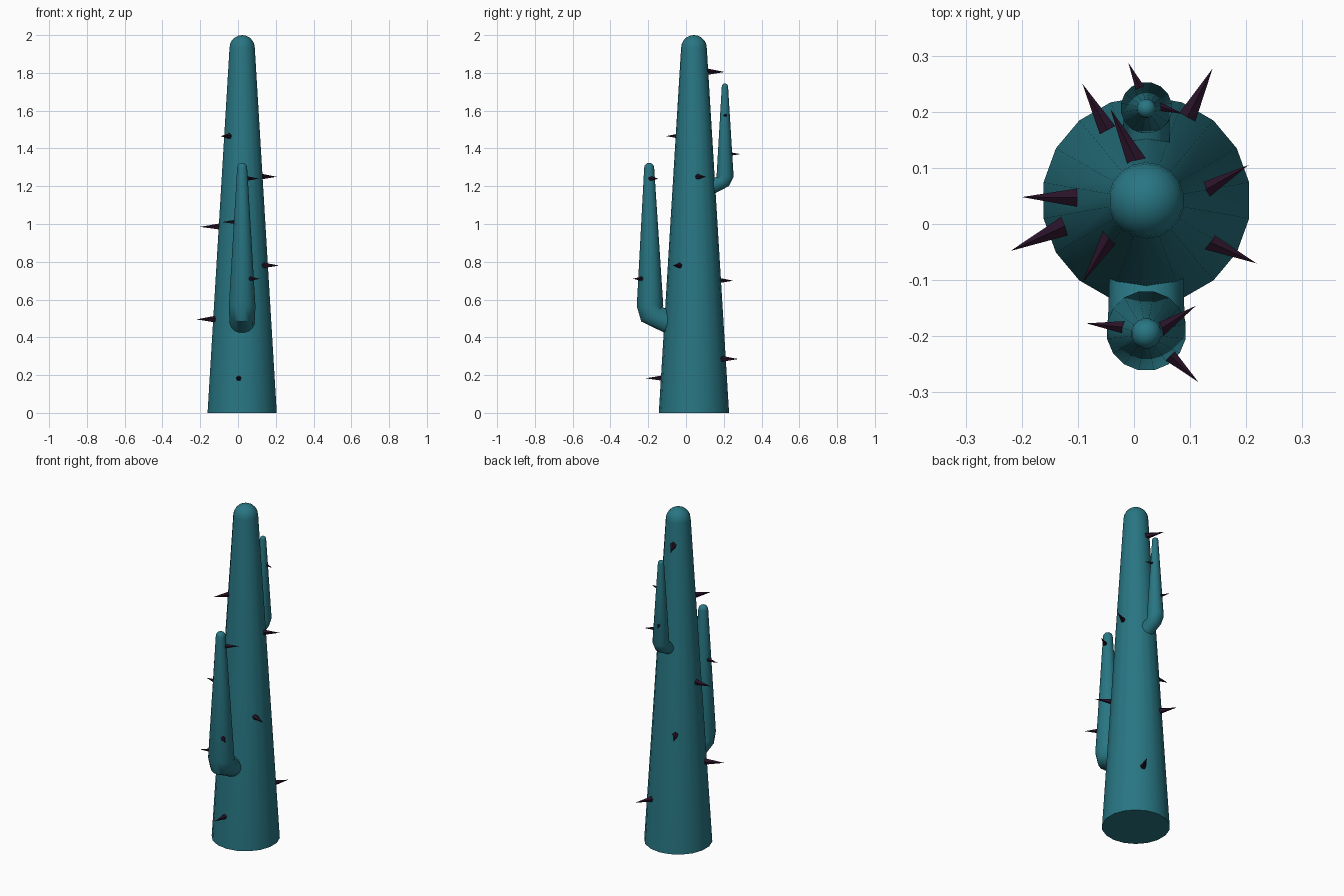
import bpy, bmesh, math
from mathutils import Vector

if "Cube" in bpy.data.objects:
    bpy.data.objects.remove(bpy.data.objects["Cube"])

def material(name, rgb):
    m = bpy.data.materials.new(name)
    m.diffuse_color = (*rgb, 1)
    m.use_nodes = True
    m.node_tree.nodes["Principled BSDF"].inputs["Base Color"].default_value = m.diffuse_color
    return m

teal = material("teal skin", (0.021, 0.18, 0.225))
dark = material("dark purple spine", (0.022, 0.006, 0.021))
CX, CY = 0.022, 0.042

def finish(bm, name, mat, smooth):
    bmesh.ops.recalc_face_normals(bm, faces=bm.faces)
    me = bpy.data.meshes.new(name)
    bm.to_mesh(me)
    bm.free()
    me.materials.append(mat)
    ob = bpy.data.objects.new(name, me)
    bpy.context.collection.objects.link(ob)
    if smooth:
        bpy.ops.object.select_all(action='DESELECT')
        ob.select_set(True)
        bpy.context.view_layer.objects.active = ob
        bpy.ops.object.shade_smooth_by_angle(angle=math.radians(40))
    return ob

def stalk(name, pairs, sides, steps=5):
    """Loft round rings, each given by its two outline points in the y-z plane, with a domed tip."""
    pairs = [(Vector((CX, a, b)), Vector((CX, c, d))) for a, b, c, d in pairs]
    width = max((p - q).length for p, q in pairs[-2:]) / 2
    rings = [((p + q) / 2, (p - q) / 2, min(width, (p - q).length / 2)) for p, q in pairs]
    c, v, r = rings[-1]
    for i in range(1, steps):
        t = math.pi / 2 * i / steps
        rings.append((c + Vector((0, 0, r * math.sin(t))), v * math.cos(t), r * math.cos(t)))
    bm = bmesh.new()
    loops = []
    for cen, v, hw in rings:
        loops.append([bm.verts.new(cen + v * math.sin(a) + Vector((hw * math.cos(a), 0, 0)))
                      for a in (2 * math.pi * (k + 0.5) / sides for k in range(sides))])
    for a, b in zip(loops, loops[1:]):
        for k in range(sides):
            n = (k + 1) % sides
            bm.faces.new((a[k], a[n], b[n], b[k]))
    bm.faces.new(loops[0])
    tip = bm.verts.new(c + Vector((0, 0, r)))
    for k in range(sides):
        bm.faces.new((loops[-1][k], loops[-1][(k + 1) % sides], tip))
    return finish(bm, name, teal, True)

# Trunk and the two bent arms
stalk("trunk", [(CY - .186, 0, CY + .186, 0), (CY - .068, 1.932, CY + .068, 1.932)], 18)
stalk("front_arm", [(-.04, .387, .02, .50), (-.238, .483, -.122, .56),
                    (-.262, .565, -.119, .57), (-.222, 1.297, -.168, 1.297)], 16)
stalk("back_arm", [(.08, 1.125, .04, 1.205), (.228, 1.2, .162, 1.25),
                   (.253, 1.25, .161, 1.255), (.223, 1.727, .189, 1.727)], 16)

# Spines: height, base x y at the skin, tip x y
spines = {
    "trunk_spine": [
        (.985, -.103, .047, -.20, .048), (.495, -.128, -.006, -.22, -.048),
        (1.465, -.047, -.03, -.092, -.105), (.78, .137, -.033, .218, -.07),
        (1.25, .138, .067, .204, .105), (.285, .10, .20, .14, .277),
        (.70, -.053, .178, -.092, .25), (1.805, 0, .12, -.042, .205),
        (.183, .004, -.13, -.005, -.213)],
    "front_arm_spine": [
        (1.01, -.02, -.184, -.085, -.177), (1.24, .054, -.183, .11, -.146),
        (.71, .07, -.24, .115, -.282)],
    "back_arm_spine": [
        (1.37, .008, .248, -.01, .287), (1.575, .05, .208, .088, .196)],
}
for name, rows in spines.items():
    for z, bx, by, tx, ty in rows:
        tip, base = Vector((tx, ty, z)), Vector((bx, by, z))
        d = tip - base
        start = base - d * 0.15
        bm = bmesh.new()
        bmesh.ops.create_cone(bm, cap_ends=True, segments=5, radius1=d.length * 0.2,
                              radius2=0, depth=d.length * 1.15)
        ob = finish(bm, name, dark, False)
        ob.location = (start + tip) / 2
        ob.rotation_euler = d.to_track_quat('Z', 'Y').to_euler()
